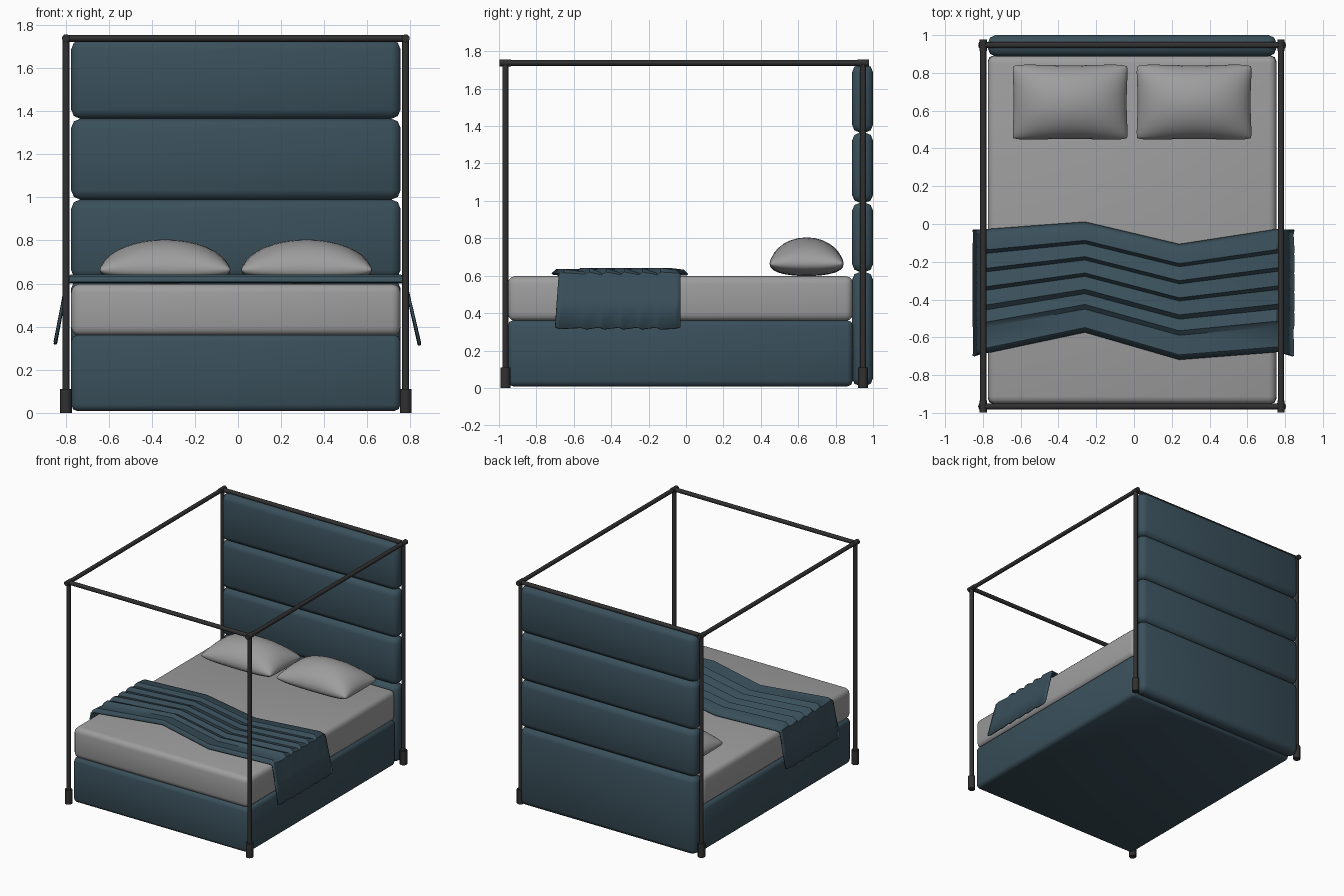
import bpy, bmesh, math
from mathutils import Vector

if "Cube" in bpy.data.objects:
    bpy.data.objects.remove(bpy.data.objects["Cube"])

CX = -0.01          # bed axis (the blanket hangs slightly unevenly)


def material(name, rgb):
    m = bpy.data.materials.new(name)
    m.diffuse_color = (*rgb, 1)
    m.use_nodes = True
    m.node_tree.nodes["Principled BSDF"].inputs["Base Color"].default_value = m.diffuse_color
    return m


TEAL = material("teal fabric", (0.042, 0.08, 0.105))
GREY = material("grey linen", (0.34, 0.34, 0.34))
BLACK = material("black metal", (0.03, 0.03, 0.03))


def finish(bm, name, mat, angle=50):
    bmesh.ops.recalc_face_normals(bm, faces=bm.faces[:])
    me = bpy.data.meshes.new(name)
    bm.to_mesh(me)
    bm.free()
    ob = bpy.data.objects.new(name, me)
    bpy.context.collection.objects.link(ob)
    me.materials.append(mat)
    bpy.ops.object.select_all(action='DESELECT')
    ob.select_set(True)
    bpy.context.view_layer.objects.active = ob
    bpy.ops.object.shade_smooth_by_angle(angle=math.radians(angle))
    return ob


def cushion_box(name, lo, hi, bevel, mat, segments=2):
    lo, hi = Vector(lo), Vector(hi)
    bm = bmesh.new()
    bmesh.ops.create_cube(bm, size=1)
    for v in bm.verts:
        v.co = Vector((l + (c + 0.5) * (h - l)) for l, h, c in zip(lo, hi, v.co))
    bmesh.ops.bevel(bm, geom=bm.edges[:], offset=bevel, segments=segments,
                    profile=0.5, affect='EDGES')
    return finish(bm, name, mat)


def rod(name, a, b, r, mat=BLACK, sides=12):
    a, b = Vector(a), Vector(b)
    d = b - a
    bm = bmesh.new()
    bmesh.ops.create_cone(bm, cap_ends=True, segments=sides, radius1=r, radius2=r,
                          depth=d.length)
    rot = d.to_track_quat('Z', 'Y')
    for v in bm.verts:
        v.co = rot @ v.co + (a + b) / 2
    return finish(bm, name, mat)


# upholstered base and mattress
L, R = CX - 0.764, CX + 0.764
cushion_box("bed_base", (L, -0.953, 0.008), (R, 0.892, 0.362), 0.03, TEAL)
cushion_box("mattress", (L, -0.953, 0.358), (R, 0.892, 0.598), 0.04, GREY, 3)

# headboard: stacked padded panels
levels = [0.01, 0.62, 0.99, 1.365, 1.73]
for i in range(4):
    cushion_box(f"headboard_panel_{i + 1}", (L, 0.888, levels[i]), (R, 1.0, levels[i + 1]),
                0.042, TEAL)

# canopy frame
PX, YF, YB, ZT = 0.788, -0.966, 0.947, 1.738
for side, s in (("left", -1), ("right", 1)):
    x = CX + s * PX
    for end, y in (("front", YF), ("back", YB)):
        rod(f"{end}_{side}_post", (x, y, 0.0), (x, y, ZT), 0.016)
        rod(f"{end}_{side}_foot", (x, y, 0.0), (x, y, 0.11), 0.027)
        rod(f"{end}_{side}_joint", (x, y - 0.031, ZT), (x, y + 0.031, ZT), 0.019)
    rod(f"{side}_rail", (x, YF, ZT), (x, YB, ZT), 0.016)
for end, y in (("front", YF), ("back", YB)):
    rod(f"{end}_rail", (CX - PX, y, ZT), (CX + PX, y, ZT), 0.016)


# pillows: two domed sheets joined along a seam, with pinched corners
def pillow(name, cx, s):
    bm = bmesh.new()
    nx, ny = 18, 14
    for top in (1, 0):
        g = []
        for i in range(nx + 1):
            u = math.sin((i / nx - 0.5) * math.pi)
            row = []
            for j in range(ny + 1):
                v = math.sin((j / ny - 0.5) * math.pi)
                x = 0.31 * u * (0.965 + 0.035 * v * v) * (1 - 0.03 * abs(u * v) ** 6)
                y = 0.207 * v * (0.94 + 0.06 * u * u) * (1 - 0.08 * abs(u * v) ** 6)
                f = max(0, (1 - u * u) * (1 - v * v))
                z = 0.665 + (0.14 * f ** 0.55 if top else -0.067 * f ** 0.35)
                row.append(bm.verts.new((cx + s * x, 0.645 + y, z)))
            g.append(row)
        for i in range(nx):
            for j in range(ny):
                bm.faces.new((g[i][j], g[i + 1][j], g[i + 1][j + 1], g[i][j + 1]))
    bmesh.ops.remove_doubles(bm, verts=bm.verts[:], dist=0.0005)
    finish(bm, name, GREY, 70)


pillow("left_pillow", CX - 0.328, 1)
pillow("right_pillow", CX + 0.328, -1)

# pleated throw blanket: a zigzag profile swept over the bed and down both sides
# columns: x, height above mattress level, back y, front y, sideways pleat factor
columns = [(-0.842, 0.33, -0.03, -0.70, 1), (-0.815, 0.48, -0.03, -0.69, 0.7),
           (-0.795, 0.60, -0.03, -0.685, 0.3), (-0.775, None, -0.03, -0.68, 0),
           (-0.26, None, 0.008, -0.57, 0), (0.24, None, -0.11, -0.715, 0),
           (0.755, None, -0.03, -0.675, 0), (0.775, 0.60, -0.03, -0.68, 0.3),
           (0.802, 0.48, -0.03, -0.69, 0.7), (0.836, 0.325, -0.03, -0.70, 1)]
# pleat profile: fraction from back to front, relative height
pleats = [(0, 0), (0.04, 0.7), (0.16, 1), (0.19, 0.1), (0.31, 1), (0.34, 0.1), (0.46, 1),
          (0.49, 0.1), (0.61, 1), (0.65, 0.1), (0.75, 1), (0.79, 0.3), (0.96, 0.8), (1, 0.1)]
bm = bmesh.new()
grid = []
for x, z, yb, yf, k in columns:
    row = []
    for t, h in pleats:
        px = x + math.copysign(0.016 * k * (h - 0.5), x)
        pz = 0.606 + 0.03 * h if z is None else z + (0.016 * h if k < 0.5 else -0.012 * k * h)
        row.append(bm.verts.new((px, yb + (yf - yb) * t, pz)))
    grid.append(row)
for a, b in zip(grid, grid[1:]):
    for j in range(len(pleats) - 1):
        bm.faces.new((a[j], a[j + 1], b[j + 1], b[j]))
blanket = finish(bm, "throw_blanket", TEAL, 35)
mod = blanket.modifiers.new("thickness", 'SOLIDIFY')
mod.thickness = 0.012
mod.offset = 0
